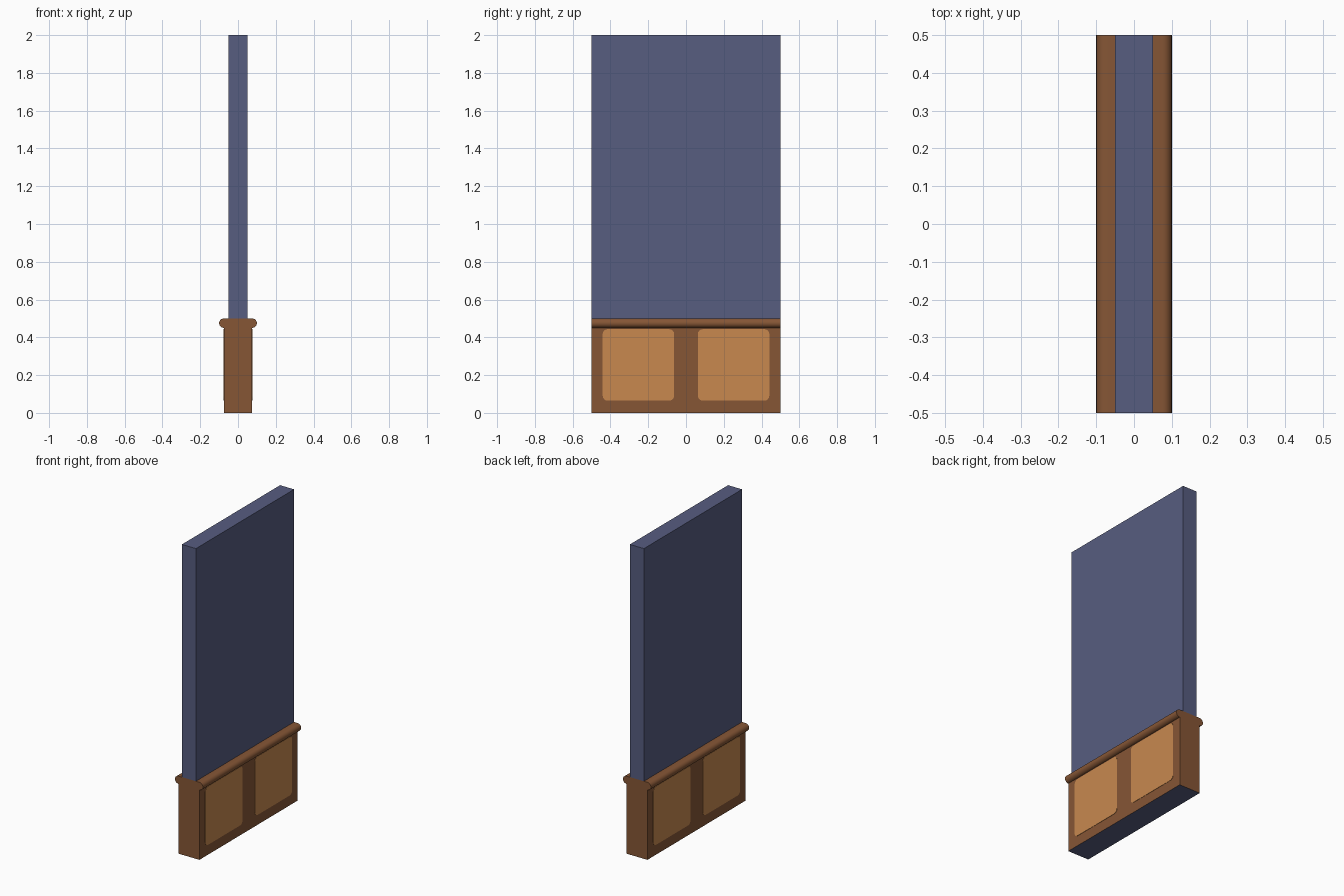
import bpy, bmesh, math

if "Cube" in bpy.data.objects:
    bpy.data.objects.remove(bpy.data.objects["Cube"])

def material(name, rgb):
    m = bpy.data.materials.new(name)
    m.diffuse_color = (*rgb, 1)
    m.use_nodes = True
    m.node_tree.nodes["Principled BSDF"].inputs["Base Color"].default_value = m.diffuse_color
    return m

blue = material("slate blue", (0.095, 0.109, 0.216))
brown = material("dark wood", (0.237, 0.093, 0.036))
tan = material("light wood", (0.578, 0.25, 0.078))

def finish(bm, name, mats):
    bmesh.ops.recalc_face_normals(bm, faces=bm.faces)
    me = bpy.data.meshes.new(name)
    bm.to_mesh(me)
    bm.free()
    ob = bpy.data.objects.new(name, me)
    bpy.context.collection.objects.link(ob)
    for m in mats:
        me.materials.append(m)
    return ob

def extrude(points, step):
    """Closed prism from an outline swept along a vector."""
    bm = bmesh.new()
    face = bm.faces.new([bm.verts.new(p) for p in points])
    res = bmesh.ops.extrude_face_region(bm, geom=[face], use_keep_orig=True)
    verts = [g for g in res["geom"] if isinstance(g, bmesh.types.BMVert)]
    bmesh.ops.translate(bm, verts=verts, vec=step)
    bmesh.ops.recalc_face_normals(bm, faces=bm.faces)
    return bm

# Upper wall slab, open where it sits on the wainscot
W = 0.05
bm = extrude([(-W, -.5, .5), (W, -.5, .5), (W, -.5, 2), (-W, -.5, 2)], (0, 1, 0))
bmesh.ops.delete(bm, geom=[f for f in bm.faces if f.normal.z < -.9], context='FACES_ONLY')
finish(bm, "upper_wall", [blue])

# Wainscot with rounded rail on both sides, blue underneath
B, R, N = 0.075, 0.025, 12
half = [(B, 0), (B, .45)]
half += [(B + R * math.cos(a), .475 + R * math.sin(a))
         for a in (-math.pi / 2 + math.pi * i / N for i in range(1, N + 1))]
half.append((W, .5))
outline = half + [(-x, z) for x, z in reversed(half)]
bm = extrude([(x, -.5, z) for x, z in outline], (0, 1, 0))
hidden = [f for f in bm.faces
          if f.normal.z > .9 and abs(f.calc_center_median().x) < .01]
bmesh.ops.delete(bm, geom=hidden, context='FACES_ONLY')
for f in bm.faces:
    f.material_index = 1 if f.normal.z < -.9 and f.calc_center_median().z < .01 else 0
ob = finish(bm, "wainscot", [brown, blue])
bpy.context.view_layer.objects.active = ob
ob.select_set(True)
bpy.ops.object.shade_smooth_by_angle(angle=math.radians(35))

# Rounded light panels, two on each side
def rounded_rect(x, cy, cz, h, r):
    pts = []
    for q, (sy, sz) in enumerate([(1, 1), (-1, 1), (-1, -1), (1, -1)]):
        for i in range(5):
            a = math.pi / 2 * (q + i / 4)
            pts.append((x, cy + sy * (h - r) + r * math.cos(a),
                        cz + sz * (h - r) + r * math.sin(a)))
    return pts

for side, sname in ((1, "right"), (-1, "left")):
    for cy, pname in ((-.252, "front"), (.252, "back")):
        bm = extrude(rounded_rect(side * B, cy, .254, .189, .025), (side * .002, 0, 0))
        finish(bm, f"panel_{sname}_{pname}", [tan])
